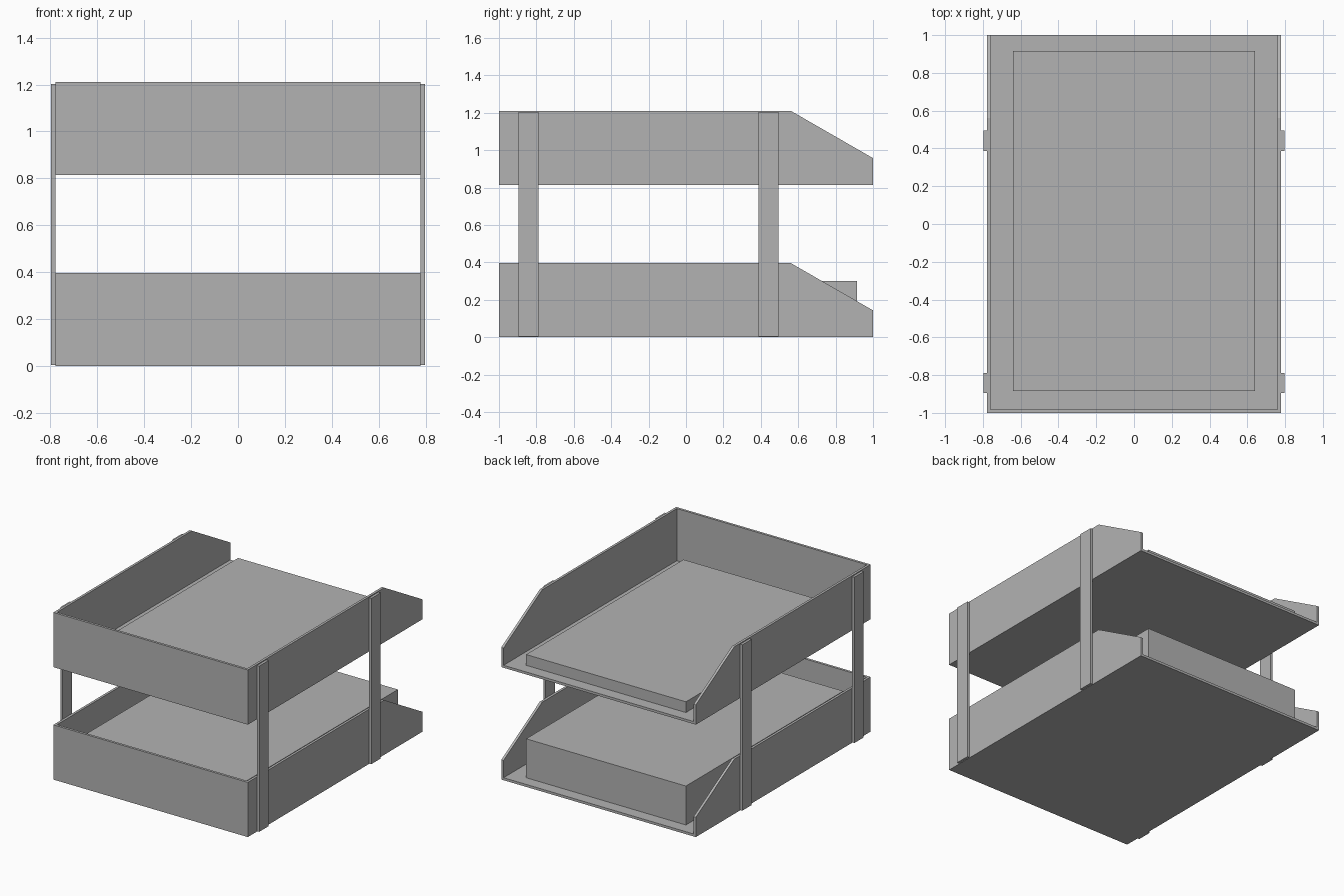
import bpy
import bmesh

cube = bpy.data.objects.get("Cube")
if cube:
    bpy.data.objects.remove(cube, do_unlink=True)

HALF_W = 0.779
WALL = 0.018

grey = bpy.data.materials.new("light grey")
grey.use_nodes = True
colour = (0.45, 0.45, 0.45, 1)
grey.diffuse_color = colour
grey.node_tree.nodes["Principled BSDF"].inputs["Base Color"].default_value = colour


def add_object(name, bm):
    bmesh.ops.recalc_face_normals(bm, faces=bm.faces)
    mesh = bpy.data.meshes.new(name)
    bm.to_mesh(mesh)
    bm.free()
    mesh.materials.append(grey)
    obj = bpy.data.objects.new(name, mesh)
    bpy.context.collection.objects.link(obj)
    return obj


def add_box(name, low, high):
    bm = bmesh.new()
    bmesh.ops.create_cube(bm, size=1)
    for v in bm.verts:
        v.co = [a + (c + 0.5) * (b - a) for a, b, c in zip(low, high, v.co)]
    return add_object(name, bm)


def add_tray(name, z):
    # Side profile swept across the width, then opened at the top and rear
    profile = [(-1, 0), (1, 0), (1, 0.143), (0.56, 0.396), (-1, 0.396)]
    bm = bmesh.new()
    side = bm.faces.new([bm.verts.new((-HALF_W, y, z + h)) for y, h in profile])
    swept = bmesh.ops.extrude_face_region(bm, geom=[side], use_keep_orig=True)
    moved = [g for g in swept["geom"] if isinstance(g, bmesh.types.BMVert)]
    bmesh.ops.translate(bm, verts=moved, vec=(2 * HALF_W, 0, 0))
    bmesh.ops.recalc_face_normals(bm, faces=bm.faces)
    openings = [f for f in bm.faces if f.normal.z > 0.5 or f.normal.y > 0.9]
    bmesh.ops.delete(bm, geom=openings, context="FACES_ONLY")

    # Orient the shell outwards before giving it thickness
    for f in bm.faces:
        f.normal_update()
    tray = add_object(name, bm)
    floor = min(tray.data.polygons, key=lambda p: p.center.z)
    if floor.normal.z > 0:
        tray.data.flip_normals()
    shell = tray.modifiers.new("wall thickness", "SOLIDIFY")
    shell.thickness = WALL
    shell.offset = -1
    shell.use_even_offset = True
    shell.use_quality_normals = True


# Two trays, each holding a stack of paper
for level, z, paper_top in (("lower", 0, 0.3), ("upper", 0.814, 0.91)):
    add_tray(level + "_tray", z)
    add_box(level + "_paper_stack", (-0.64, -0.885, z + WALL), (0.64, 0.915, paper_top))

# Four flat posts joining the trays
for side, x in (("right", -HALF_W - WALL), ("left", HALF_W)):
    for end, y in (("front", -0.895), ("rear", 0.387)):
        add_box(f"{end}_{side}_post", (x, y, 0.003), (x + WALL, y + 0.107, 1.203))
